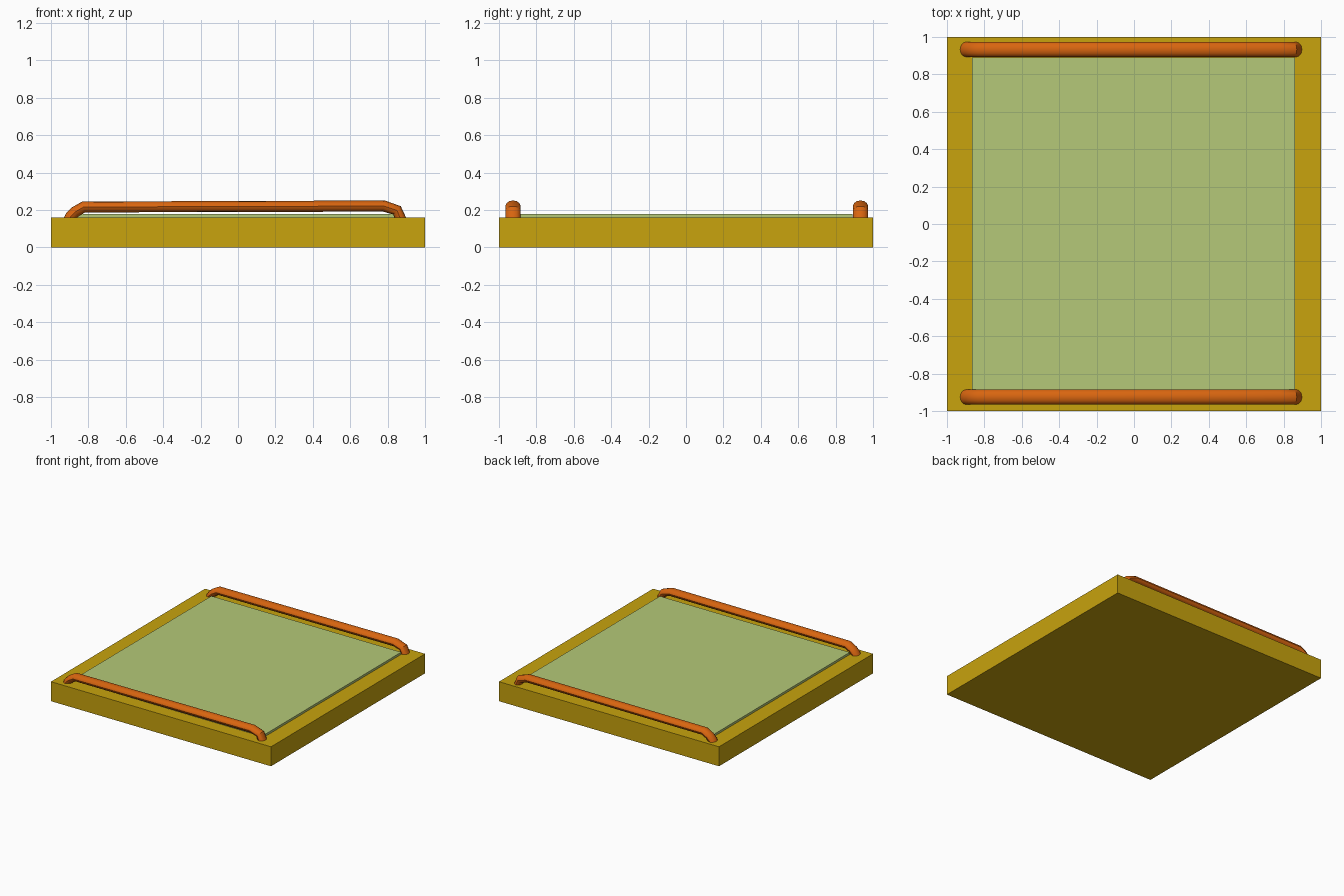
import bpy
import math

cube = bpy.data.objects.get("Cube")
if cube:
    bpy.data.objects.remove(cube, do_unlink=True)


def material(name, rgb):
    mat = bpy.data.materials.new(name)
    mat.use_nodes = True
    mat.diffuse_color = (*rgb, 1)
    mat.node_tree.nodes["Principled BSDF"].inputs["Base Color"].default_value = (*rgb, 1)
    return mat


def box(name, low, high, mat):
    centre = [(a + b) / 2 for a, b in zip(low, high)]
    bpy.ops.mesh.primitive_cube_add(size=1, location=centre)
    obj = bpy.context.object
    obj.name = name
    obj.scale = [b - a for a, b in zip(low, high)]
    bpy.ops.object.transform_apply(location=False, rotation=False, scale=True)
    obj.data.materials.append(mat)
    return obj


def handle(name, y, path, mat):
    # Bent tube, slightly wider than it is tall
    curve = bpy.data.curves.new(name, "CURVE")
    curve.dimensions = "3D"
    curve.bevel_depth = 0.03
    curve.bevel_resolution = 4
    curve.use_fill_caps = True
    spline = curve.splines.new("POLY")
    spline.points.add(len(path) - 1)
    for point, (x, z) in zip(spline.points, path):
        point.co = (x, 0, z, 1)
    obj = bpy.data.objects.new(name, curve)
    bpy.context.collection.objects.link(obj)
    obj.location.y = y
    obj.scale.y = 1.35
    curve.materials.append(mat)
    bpy.ops.object.select_all(action="DESELECT")
    obj.select_set(True)
    bpy.context.view_layer.objects.active = obj
    bpy.ops.object.convert(target="MESH")
    bpy.ops.object.transform_apply(location=False, rotation=False, scale=True)
    bpy.ops.object.shade_smooth_by_angle(angle=math.radians(35))
    return obj


yellow = material("mustard yellow", (0.578, 0.366, 0.004))
green = material("pale green", (0.462, 0.584, 0.188))
orange = material("burnt orange", (0.686, 0.13, 0.005))

# Square tray and its thin raised panel
box("base_slab", (-1, -1, 0), (1, 1, 0.16), yellow)
box("top_panel", (-0.865, -0.89, 0.15), (0.86, 0.89, 0.178), green)

# Two matching rails, shallow bend on one end and steep on the other
rail_path = [(-0.91, 0.13), (-0.895, 0.165), (-0.87, 0.19), (-0.825, 0.216),
             (0.78, 0.221), (0.85, 0.198), (0.87, 0.15), (0.88, 0.12)]
handle("front_rail", -0.925, rail_path, orange)
handle("back_rail", 0.933, rail_path, orange)
